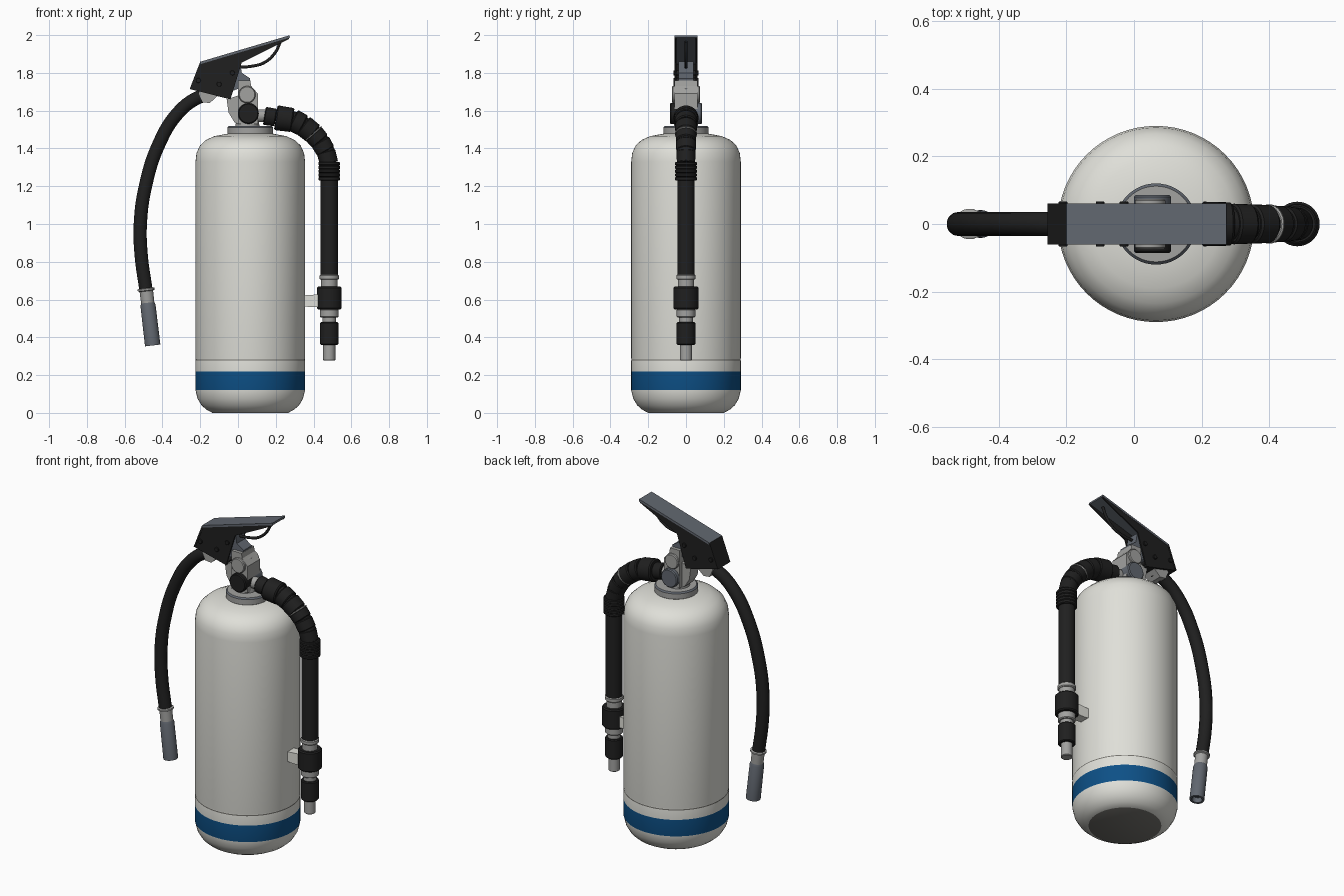
import bpy, bmesh, math
from mathutils import Vector

cube = bpy.data.objects.get("Cube")
if cube:
    bpy.data.objects.remove(cube)


def material(name, r, g, b):
    m = bpy.data.materials.new(name)
    m.use_nodes = True
    m.diffuse_color = (r, g, b, 1)
    m.node_tree.nodes["Principled BSDF"].inputs["Base Color"].default_value = (r, g, b, 1)
    return m


cream = material("cream paint", 0.74, 0.74, 0.69)
blue = material("blue band", 0.004, 0.08, 0.24)
black = material("black rubber", 0.014, 0.014, 0.014)
steel = material("dark steel", 0.12, 0.135, 0.16)
silver = material("worn silver", 0.36, 0.36, 0.35)
grime = material("grimy base", 0.17, 0.165, 0.15)

made = []


def add_object(name, bm, mats, smooth=True):
    bmesh.ops.recalc_face_normals(bm, faces=bm.faces)
    mesh = bpy.data.meshes.new(name)
    bm.to_mesh(mesh)
    bm.free()
    for m in mats:
        mesh.materials.append(m)
    ob = bpy.data.objects.new(name, mesh)
    bpy.context.collection.objects.link(ob)
    if smooth:
        made.append(ob)
    return ob


def lathe(name, profile, mats, start, axis=(0, 0, 1), pick=None, sides=32):
    """Spin (radius, height) points round an axis through start and cap the ends."""
    turn = Vector((0, 0, 1)).rotation_difference(Vector(axis))
    bm = bmesh.new()
    rings = []
    for r, h in profile:
        rings.append([bm.verts.new(Vector(start) + turn @ Vector(
            (r * math.cos(a), r * math.sin(a), h)))
            for a in (2 * math.pi * i / sides for i in range(sides))])
    for (low, high), (_, z0), (_, z1) in zip(zip(rings, rings[1:]), profile, profile[1:]):
        for i in range(sides):
            j = (i + 1) % sides
            f = bm.faces.new((low[i], low[j], high[j], high[i]))
            f.material_index = pick((z0 + z1) / 2) if pick else 0
    base = bm.faces.new(rings[0])
    base.material_index = pick(-1) if pick else 0
    bm.faces.new(rings[-1])
    return add_object(name, bm, mats)


def rod(name, a, b, r0, r1, mat, sides=32):
    d = Vector(b) - Vector(a)
    c = min(r0, r1) * 0.1
    n = d.length
    return lathe(name, [(r0 - c, 0), (r0, c), (r1, n - c), (r1 - c, n)],
                 [mat], a, d.normalized(), sides=sides)


def prism(name, outline, y0, y1, mat):
    """Extrude an (x, z) outline along y."""
    bm = bmesh.new()
    face = bm.faces.new([bm.verts.new((x, y0, z)) for x, z in outline])
    new = bmesh.ops.extrude_face_region(bm, geom=[face])["geom"]
    bmesh.ops.translate(bm, vec=(0, y1 - y0, 0),
                        verts=[v for v in new if isinstance(v, bmesh.types.BMVert)])
    return add_object(name, bm, [mat], smooth=False)


def tube(name, path, radius, mat):
    """Round tube through (x, z) points."""
    cu = bpy.data.curves.new(name, "CURVE")
    cu.dimensions = "3D"
    cu.bevel_depth = radius
    cu.bevel_resolution = 5
    cu.use_fill_caps = True
    sp = cu.splines.new("BEZIER")
    sp.bezier_points.add(len(path) - 1)
    for p, (x, z) in zip(sp.bezier_points, path):
        p.co = (x, 0, z)
        p.handle_left_type = p.handle_right_type = "AUTO"
    tmp = bpy.data.objects.new(name + " path", cu)
    bpy.context.collection.objects.link(tmp)
    bpy.context.view_layer.update()
    mesh = bpy.data.meshes.new_from_object(
        tmp.evaluated_get(bpy.context.evaluated_depsgraph_get()))
    bpy.data.objects.remove(tmp)
    mesh.materials.clear()
    mesh.materials.append(mat)
    ob = bpy.data.objects.new(name, mesh)
    bpy.context.collection.objects.link(ob)
    made.append(ob)


# Tank: rounded cylinder with a blue band and a dark seam
CX = 0.065


def tank_colour(z):
    if z < 0:
        return 2
    if 0.12 < z < 0.22:
        return 1
    return 2 if 0.277 < z < 0.283 else 0


lathe("tank", [(0.2, 0), (0.232, 0.017), (0.258, 0.04), (0.279, 0.075), (0.29, 0.12),
               (0.29, 0.22), (0.29, 0.277), (0.289, 0.283), (0.29, 0.289), (0.29, 1.33),
               (0.285, 1.375), (0.267, 1.415), (0.235, 1.445), (0.19, 1.465), (0.11, 1.48)],
      [cream, blue, grime], (CX, 0, 0), pick=tank_colour, sides=64)
lathe("collar", [(0.11, 0), (0.12, 0.008), (0.12, 0.04), (0.112, 0.048)],
      [silver, steel], (CX, 0, 1.472), pick=lambda h: int(h > 0.042), sides=48)

# Valve
rod("valve_neck", (0.05, 0, 1.5), (0.05, 0, 1.6), 0.065, 0.055, silver)
prism("valve_body", [(0, 1.53), (0.105, 1.53), (0.105, 1.69), (0.07, 1.73), (0.065, 1.76),
                     (0.0, 1.76)], -0.06, 0.06, silver)
prism("valve_web", [(0.0, 1.53), (0.0, 1.68), (-0.06, 1.66), (-0.05, 1.59), (-0.02, 1.54)],
      -0.04, 0.04, silver)
prism("valve_head", [(-0.04, 1.7), (0.06, 1.74), (0.065, 1.77), (0.02, 1.8), (0.01, 1.86),
                     (-0.04, 1.86)], -0.04, 0.04, steel)
for side, cap in ((-1, black), (1, steel)):
    rod("valve_upper_boss", (0.048, 0, 1.685), (0.048, side * 0.074, 1.685),
        0.047, 0.045, silver)
    rod("valve_lower_cap", (0.055, 0, 1.585), (0.055, side * 0.086, 1.585),
        0.055, 0.055, cap)

# Lever: open channel with two cheeks, a top plate and an end plate
cheek = [(-0.254, 1.714), (-0.196, 1.857), (0.272, 1.988), (0.268, 1.978), (0.02, 1.855),
         (0.0, 1.79), (-0.04, 1.66)]
for y in (-0.058, 0.05):
    prism("lever_cheek", cheek, y, y + 0.008, black)
prism("lever_top", [(-0.2, 1.859), (0.273, 1.999), (0.275, 1.987), (-0.196, 1.847)],
      -0.06, 0.06, steel)
prism("lever_end", [(-0.256, 1.714), (-0.2, 1.859), (-0.19, 1.855), (-0.246, 1.714)],
      -0.06, 0.06, black)
prism("lever_floor", [(-0.254, 1.714), (-0.04, 1.66), (-0.04, 1.675), (-0.25, 1.727)],
      -0.055, 0.055, black)
for x, z in ((-0.1, 1.74), (-0.21, 1.76), (-0.03, 1.8)):
    rod("lever_rivet", (x, -0.066, z), (x, 0.066, z), 0.013, 0.013, black, 16)
tube("trigger", [(0.0, 1.83), (0.07, 1.835), (0.14, 1.855), (0.195, 1.905), (0.225, 1.965)],
     0.008, black)

# Discharge hose with nozzle
prism("hose_clamp", [(-0.21, 1.69), (-0.19, 1.645), (-0.15, 1.64), (-0.1, 1.685),
                     (-0.09, 1.71), (-0.2, 1.72)], -0.045, 0.045, silver)
tube("discharge_hose", [(-0.14, 1.69), (-0.22, 1.665), (-0.32, 1.585), (-0.42, 1.42),
                        (-0.49, 1.2), (-0.517, 1), (-0.512, 0.83), (-0.487, 0.65)],
     0.036, black)
axis = Vector((0.035, 0, -0.3)).normalized()
lathe("nozzle_neck", [(0.04, 0), (0.045, 0.003), (0.045, 0.012), (0.036, 0.016),
                      (0.035, 0.08)], [silver], (-0.487, 0, 0.66), axis)
lathe("nozzle", [(0.034, 0), (0.04, 0.015), (0.041, 0.23), (0.028, 0.23), (0.026, 0.2)],
      [steel], Vector((-0.487, 0, 0.66)) + axis * 0.075, axis)

# Segmented elbow of the second hose
HX = 0.483
rod("elbow_nut", (0.1, 0, 1.573), (0.15, 0, 1.573), 0.034, 0.034, silver)
elbow = [(0.14, 1.573), (0.2, 1.563), (0.29, 1.55), (0.345, 1.522), (0.4, 1.478),
         (0.435, 1.437), (0.465, 1.385), (HX, 1.32)]
radii = [0.048, 0.066, 0.06, 0.058, 0.055, 0.053, 0.05]
for p, q, r in zip(elbow, elbow[1:], radii):
    rod("elbow_segment", (p[0], 0, p[1]), (q[0], 0, q[1]), r, r * 0.97, black)
core = elbow[1:]
tube("elbow_core", core, 0.048, black)
d = Vector((0.035, 0, -0.041)).normalized()
mid = Vector((0.4, 0, 1.478))
rod("elbow_ring", mid - d * 0.004, mid + d * 0.004, 0.058, 0.058, silver)

# Ribbed coupling and straight hose
ribs = []
for i in range(5):
    z = 1.23 + i * 0.02
    ribs += [(0.053, z), (0.058, z + 0.004), (0.058, z + 0.015), (0.053, z + 0.019)]
lathe("ribbed_coupling", ribs, [black], (HX, 0, 0))
rod("straight_hose", (HX, 0, 0.72), (HX, 0, 1.24), 0.046, 0.046, black)

# Stacked fittings under the straight hose: bottom, top, radius, colour
for name, z0, z1, r, mat in (
        ("upper_ring", 0.705, 0.732, 0.051, silver), ("upper_neck", 0.66, 0.71, 0.043, silver),
        ("grip", 0.548, 0.668, 0.066, black), ("middle_ring", 0.505, 0.55, 0.049, silver),
        ("lower_neck", 0.475, 0.51, 0.036, silver), ("lower_grip", 0.36, 0.48, 0.049, black),
        ("outlet_tip", 0.278, 0.365, 0.032, silver)):
    rod(name, (HX, 0, z0), (HX, 0, z1), r, r, mat)

# Bracket holding the fittings to the tank
prism("hose_bracket", [(0.345, 0.565), (0.38, 0.56), (0.44, 0.56), (0.44, 0.628),
                       (0.345, 0.622)], -0.03, 0.03, cream)

# Smooth shading on the round parts
bpy.ops.object.select_all(action="DESELECT")
for ob in made:
    ob.select_set(True)
bpy.context.view_layer.objects.active = made[0]
bpy.ops.object.shade_smooth_by_angle(angle=math.radians(35))
